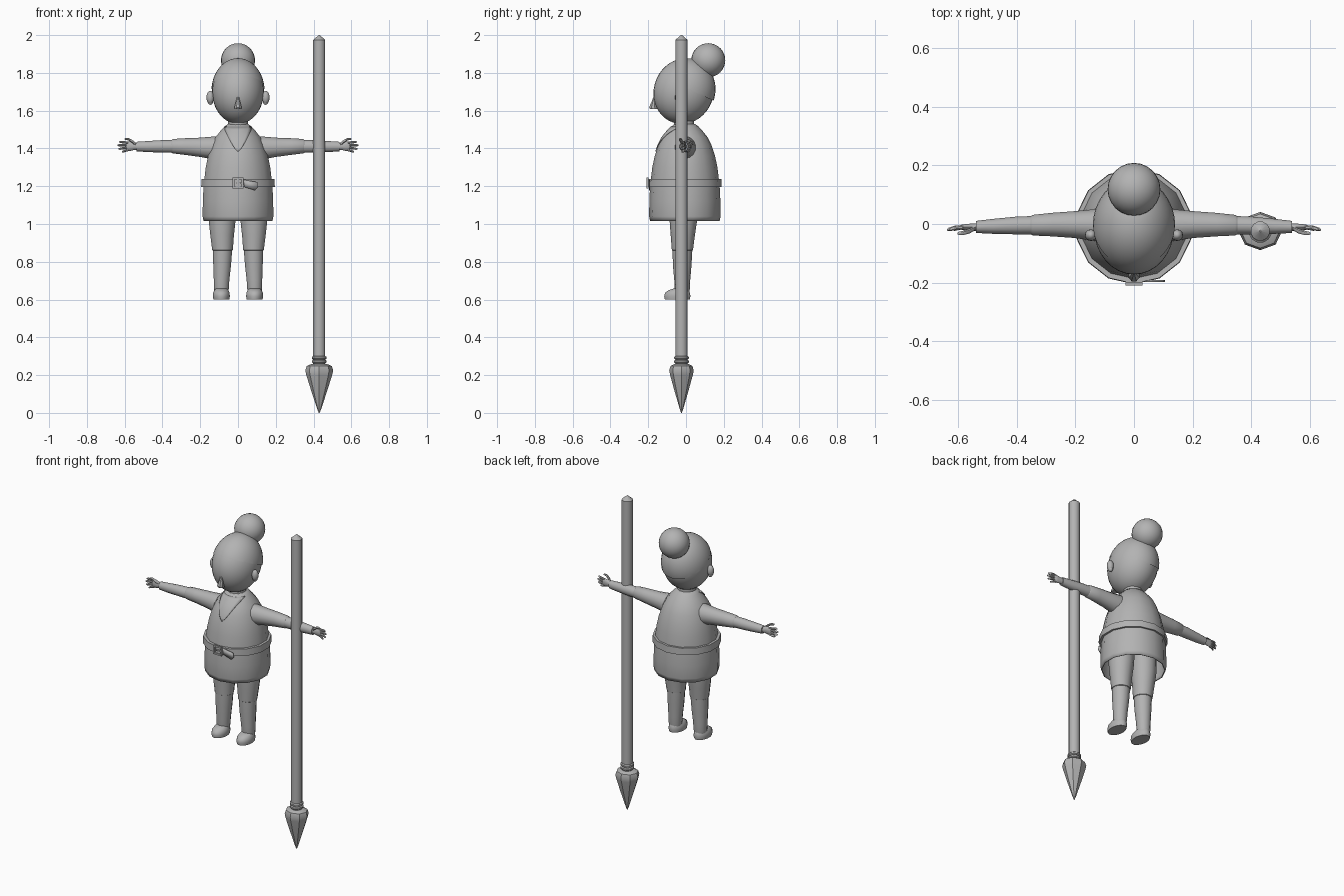
import bpy, bmesh, math
from mathutils import Vector, Matrix

if "Cube" in bpy.data.objects:
    bpy.data.objects.remove(bpy.data.objects["Cube"])

GREY = bpy.data.materials.new("plain_grey")
GREY.diffuse_color = (0.45, 0.45, 0.45, 1)
GREY.use_nodes = True
GREY.node_tree.nodes["Principled BSDF"].inputs["Base Color"].default_value = GREY.diffuse_color


def finish(name, bm, mirror=False, angle=40, thick=0):
    """Turn a bmesh into a named, shaded object."""
    bmesh.ops.recalc_face_normals(bm, faces=bm.faces[:])
    me = bpy.data.meshes.new(name)
    bm.to_mesh(me)
    bm.free()
    ob = bpy.data.objects.new(name, me)
    bpy.context.collection.objects.link(ob)
    me.materials.append(GREY)
    bpy.ops.object.select_all(action='DESELECT')
    ob.select_set(True)
    bpy.context.view_layer.objects.active = ob
    bpy.ops.object.shade_smooth_by_angle(angle=math.radians(angle))
    if thick:
        mod = ob.modifiers.new("thickness", 'SOLIDIFY')
        mod.thickness, mod.offset = thick, -1
    if mirror:
        ob.modifiers.new("other_side", 'MIRROR')
    return ob


def loft(name, rings, n=12, axis='z', caps=(True, True), half=0.5, **kw):
    """Skin elliptical rings (x, y, z, ra, rb) lying across the given axis."""
    bm = bmesh.new()
    loops = []
    for x, y, z, ra, rb in rings:
        loop = []
        for k in range(n):
            t = 2 * math.pi * (k + half) / n
            a, b = ra * math.cos(t), rb * math.sin(t)
            off = (a, b, 0) if axis == 'z' else (0, a, b)
            loop.append(bm.verts.new(Vector((x, y, z)) + Vector(off)))
        loops.append(loop)
    for l0, l1 in zip(loops, loops[1:]):
        for k in range(n):
            j = (k + 1) % n
            bm.faces.new((l0[k], l0[j], l1[j], l1[k]))
    for want, loop in zip(caps, (loops[0], loops[-1])):
        if want:
            bm.faces.new(loop)
    return finish(name, bm, **kw)


def ball(name, centre, radii, seg=24, lean=0.0, cut=None, **kw):
    """Ellipsoid, optionally leaning in y and trimmed by a plane (point, normal)."""
    bm = bmesh.new()
    bmesh.ops.create_uvsphere(bm, u_segments=seg, v_segments=seg * 2 // 3, radius=1)
    for v in bm.verts:
        p = Vector([a * b for a, b in zip(v.co, radii)])
        p.y += lean * p.z
        v.co = p + Vector(centre)
    if cut:
        bmesh.ops.bisect_plane(bm, geom=bm.verts[:] + bm.edges[:] + bm.faces[:],
                               plane_co=cut[0], plane_no=cut[1], clear_inner=True)
    return finish(name, bm, **kw)


def box(name, centre, size, **kw):
    bm = bmesh.new()
    bmesh.ops.create_cube(bm, size=1)
    bmesh.ops.transform(bm, matrix=Matrix.Translation(centre) @ Matrix.Diagonal((*size, 1)),
                        verts=bm.verts)
    return finish(name, bm, **kw)


# Tunic: hollow bell, open at the hem
TUNIC = [(1.015, .188), (1.04, .193), (1.12, .192), (1.2, .188), (1.3, .176), (1.36, .163),
         (1.42, .143), (1.46, .122), (1.49, .098), (1.515, .075), (1.53, .055)]
loft("tunic", [(0, -.006, z, r * .995, r * .98) for z, r in TUNIC], 14,
     caps=(False, True), thick=.006)
loft("neck", [(0, -.01, z, .055, .055) for z in (1.48, 1.58)], 12)


def tunic_radius(z):
    for (z0, r0), (z1, r1) in zip(TUNIC, TUNIC[1:]):
        if z0 <= z <= z1:
            return r0 + (r1 - r0) * (z - z0) / (z1 - z0)
    return TUNIC[-1][1]


# V-shaped neck opening, a thin plate following the chest
bm = bmesh.new()
rows = []
for i in range(9):
    z = 1.385 + .13 * i / 8
    w = .002 + .075 * (i / 8) ** .75
    r = tunic_radius(z) + .002
    row = []
    for k in range(-4, 5):
        x = min(w, r * .95) * k / 4
        row.append(bm.verts.new((x, -.006 - math.sqrt(r * r - x * x), z)))
    rows.append(row)
for a, b in zip(rows, rows[1:]):
    for k in range(8):
        bm.faces.new((a[k], a[k + 1], b[k + 1], b[k]))
finish("neck_opening", bm, thick=.003)

# Belt, buckle frame, prong and loose strap end
loft("belt", [(0, -.008, z, r, r * .985) for z, r in
              ((1.195, .19), (1.195, .2), (1.238, .198), (1.238, .188))], 14)
for s in (-1, 1):
    box("buckle_side", (s * .024, -.204, 1.217), (.01, .012, .058))
    box("buckle_bar", (0, -.204, 1.217 + s * .024), (.058, .012, .01))
box("buckle_prong", (.008, -.206, 1.217), (.03, .008, .008))
bm = bmesh.new()
bm.faces.new([bm.verts.new((x, -.197, z)) for x, z in
              ((.02, 1.2), (.09, 1.178), (.105, 1.195), (.102, 1.222), (.02, 1.235))])
finish("belt_end", bm, thick=.006)

# Head, hair cap, bun, ears and nose
ball("head", (0, -.012, 1.702), (.137, .16, .172), 32, lean=.06)
ball("hair_cap", (0, -.008, 1.704), (.141, .164, .174), 32, lean=.06,
     cut=((0, -.17, 1.80), (0, .42, .9)))
ball("hair_bun", (0, .118, 1.867), (.09, .09, .09), 24)
ball("ear", (.147, -.038, 1.67), (.02, .02, .035), 12, mirror=True)
ball("earlobe", (.146, -.036, 1.645), (.014, .014, .014), 10, mirror=True)
loft("nose", [(0, -.171, 1.61, .02, .022), (0, -.175, 1.618, .02, .022),
              (0, -.17, 1.65, .012, .012), (0, -.165, 1.685, .003, .003)], 8)

# Arms: loose sleeve, forearm, palm and fingers
loft("sleeve", [(.05, -.004, 1.402, .06, .064), (.12, -.004, 1.402, .057, .062),
                (.2, -.002, 1.406, .047, .051), (.28, -.002, 1.41, .041, .044),
                (.345, -.004, 1.412, .036, .038), (.352, -.004, 1.412, .031, .033)],
     14, 'x', mirror=True)
loft("forearm", [(.34, -.004, 1.411, .032, .034), (.4, -.005, 1.411, .031, .033),
                 (.48, -.008, 1.41, .026, .029), (.538, -.01, 1.41, .021, .025)],
     14, 'x', mirror=True)
loft("palm", [(.53, -.01, 1.41, .014, .018), (.55, -.011, 1.412, .013, .02),
              (.57, -.011, 1.412, .012, .025), (.588, -.011, 1.412, .009, .025),
              (.594, -.012, 1.412, .005, .02)], 10, 'x', mirror=True)
for i, (z0, x1, z1) in enumerate(((1.392, .615, 1.383), (1.405, .632, 1.398),
                                  (1.418, .637, 1.417), (1.43, .629, 1.435))):
    xm, zm = (.582 + x1) / 2, (z0 + z1) / 2
    loft("finger_%d" % (i + 1), [(.58, -.011, z0, .008, .007), (xm, -.013, zm, .008, .007),
                                 (x1 - .006, -.018, z1, .006, .006),
                                 (x1, -.02, z1, .003, .003)], 8, 'x', mirror=True)
loft("thumb", [(.542, -.014, 1.422, .008, .01), (.56, -.024, 1.437, .009, .009),
               (.58, -.03, 1.449, .008, .007), (.597, -.032, 1.45, .006, .005),
               (.601, -.032, 1.45, .003, .003)], 8, 'x', mirror=True)

# Legs: breeches, stockings and shoes
loft("breeches", [(.08, -.012, 1.22, .078, .08), (.084, -.014, 1.02, .073, .073),
                  (.084, -.017, .94, .064, .064), (.082, -.019, .862, .056, .056),
                  (.082, -.019, .858, .05, .05)], 14, mirror=True)
loft("stocking", [(.082, -.019, .87, .053, .053), (.084, -.02, .78, .048, .049),
                  (.087, -.02, .7, .042, .042), (.088, -.02, .655, .04, .04),
                  (.088, -.02, .63, .036, .036)], 14, mirror=True)
loft("shoe", [(.088, -.046, .6, .043, .067), (.088, -.046, .618, .046, .071),
              (.088, -.045, .636, .044, .067), (.088, -.038, .65, .037, .054),
              (.088, -.028, .659, .03, .036)], 16, mirror=True)

# Spear standing point down: shaft, bindings and blade
SX, SY = .43, -.024
loft("spear_shaft", [(SX, SY, z, r, r) for z, r in
                     ((.25, .033), (1.975, .033), (2.0, .003))], 12)
for z in (.262, .282):
    loft("spear_binding", [(SX, SY, z + d, r, r) for d, r in
                           ((0, .034), (.005, .04), (.014, .04), (.019, .034))], 12)
loft("spear_blade", [(SX, SY, z, r * 1.14, r) for z, r in
                     ((0, .002), (.02, .009), (.12, .038), (.2, .06), (.225, .065),
                      (.248, .058), (.258, .038))], 8, half=0, angle=30)
